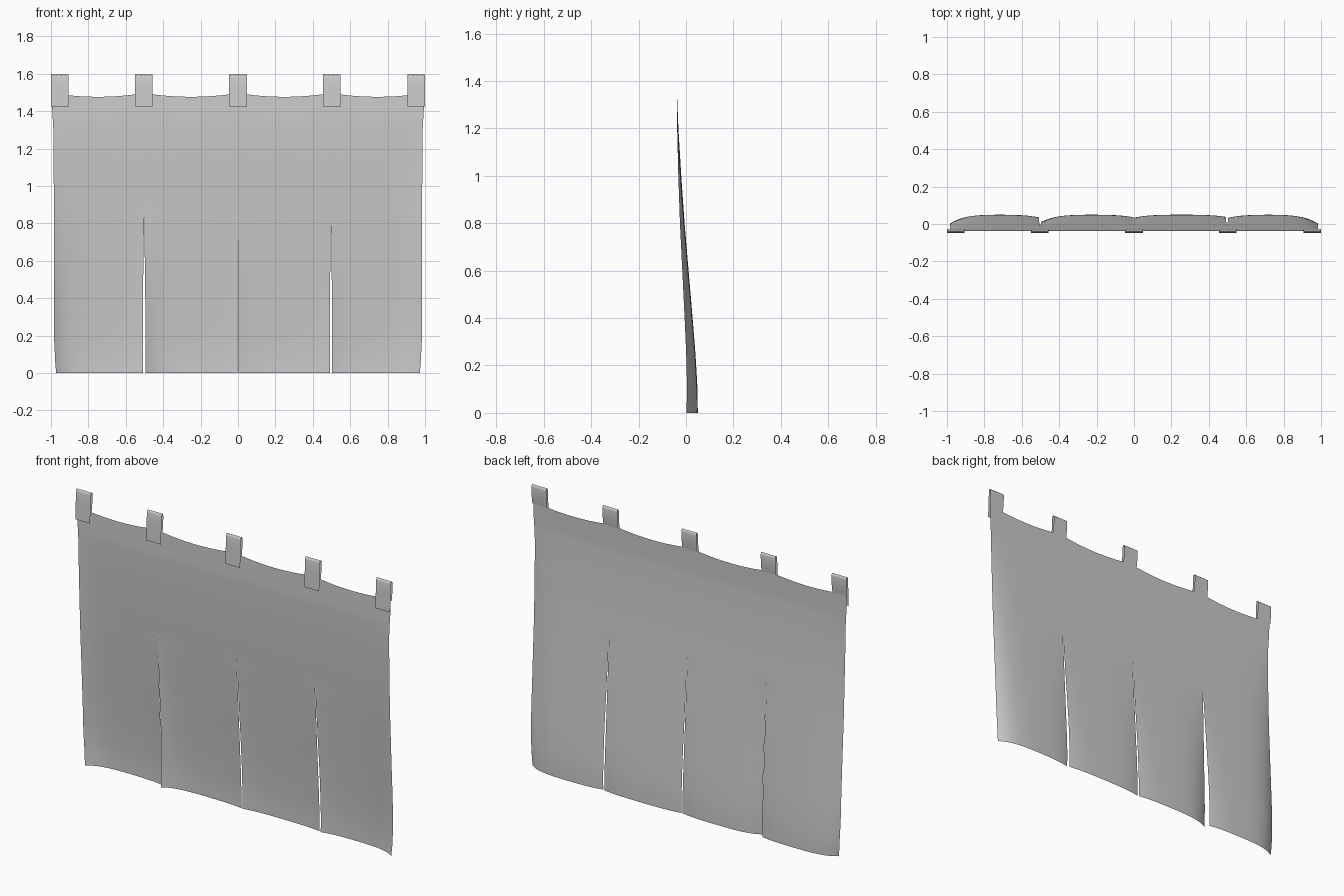
import bpy, bmesh, math

if "Cube" in bpy.data.objects:
    bpy.data.objects.remove(bpy.data.objects["Cube"])

SLIT_TOP = 0.89


def lerp_table(table, t):
    for (a, va), (b, vb) in zip(table, table[1:]):
        if t <= b:
            k = max(0.0, (t - a) / (b - a))
            return va + (vb - va) * k
    return table[-1][1]


def make_object(name, bm):
    mesh = bpy.data.meshes.new(name)
    bm.to_mesh(mesh)
    bm.free()
    for p in mesh.polygons:
        p.use_smooth = True
    obj = bpy.data.objects.new(name, mesh)
    bpy.context.collection.objects.link(obj)
    return obj


def add_grid(bm, cols, rows, fn):
    g = [[bm.verts.new(fn(i / cols, j / rows)) for i in range(cols + 1)]
         for j in range(rows + 1)]
    for j in range(rows):
        for i in range(cols):
            bm.faces.new((g[j][i], g[j][i + 1], g[j + 1][i + 1], g[j + 1][i]))


# side profile of the hanging cloth and outline of its outer edge
drape = [(0, .050), (.1, .049), (.25, .040), (.4, .028), (.6, .011), (.8, -.006),
         (1.0, -.020), (1.2, -.032), (1.35, -.038), (1.5, -.035)]
edge = [(0, .972), (.05, .977), (.2, .984), (.5, .984), (1.0, .985), (1.3, .987),
        (1.42, .994), (1.5, .995)]
# each panel: left x, right x, left dip, right dip, gap left, gap right
panels = [(-1, -.502, .048, .015, 0, .007),
          (-.502, 0, .042, .014, .007, .004),
          (0, .497, .016, .012, .004, .006),
          (.497, 1, .018, .048, .006, 0)]


def panel_point(p, u, v):
    x0, x1, dl, dr, gl, gr = p
    top = 1.477 + 0.02 * (2 * u - 1) ** 2
    half = 0.5
    if v <= half:
        z = SLIT_TOP * v / half
    else:
        z = SLIT_TOP + (top - SLIT_TOP) * (v - half) / half
    s = max(0.0, 1 - z / SLIT_TOP)
    open_ = min(1.0, 1.6 * s)
    w = edge_x = lerp_table(edge, z)
    a = -w if x0 == -1 else x0 + gl * open_
    b = edge_x if x1 == 1 else x1 - gr * open_
    x = a + (b - a) * u
    # edges curl forward, more strongly near the bottom
    outer = max(0.0, 1 - z / 1.35)
    left = dl * (outer if x0 == -1 else s) * (1 - u) ** 7
    right = dr * (outer if x1 == 1 else s) * u ** 7
    return (x, lerp_table(drape, z) - left - right, z)


# cloth: four panels joined above the slits
bm = bmesh.new()
for p in panels:
    add_grid(bm, 28, 40, lambda u, v, p=p: panel_point(p, u, v))
bmesh.ops.remove_doubles(bm, verts=bm.verts, dist=0.00005)
make_object("curtain_cloth", bm)

# hanging tabs: strip folded over the pole line
strip = [(-.048, 1.425), (-.046, 1.47), (-.044, 1.52), (-.041, 1.58), (-.038, 1.592),
         (-.033, 1.596), (-.028, 1.592), (-.026, 1.58), (-.028, 1.53), (-.034, 1.485)]
for n, x in enumerate((-.953, -.503, 0, .502, .953)):
    bm = bmesh.new()
    add_grid(bm, 4, len(strip) - 1,
             lambda u, v: (x + (u - .5) * .094, *strip[round(v * (len(strip) - 1))]))
    make_object("hanging_tab_%d" % (n + 1), bm)
